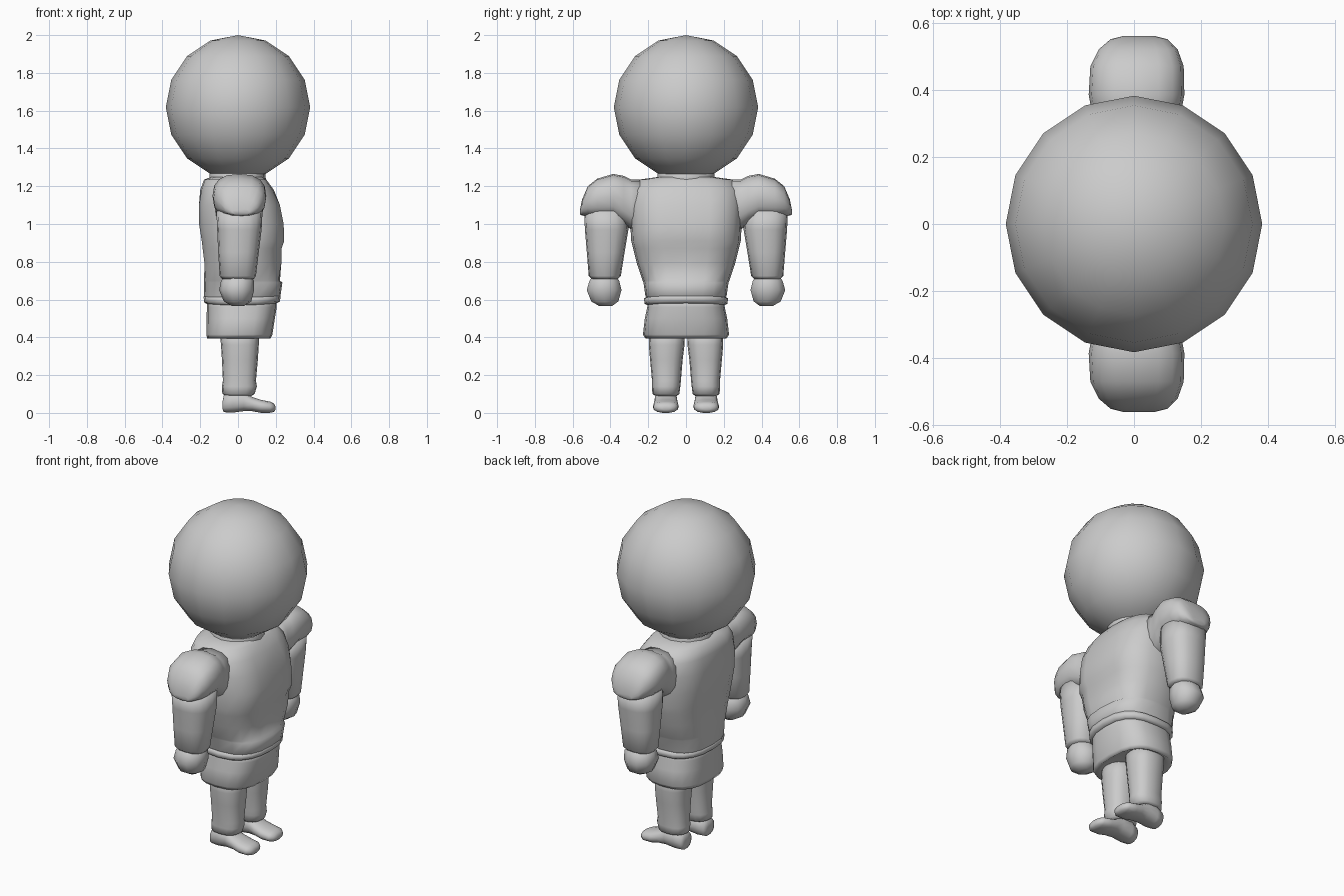
import bpy, bmesh, math

GREY = bpy.data.materials.new("plain grey")
GREY.diffuse_color = (0.6, 0.6, 0.6, 1)


def finish(obj, mirror=False, smooth=1):
    obj.data.materials.append(GREY)
    if mirror:
        obj.modifiers.new("mirror", 'MIRROR').use_axis = (False, True, False)
    if smooth > 1:
        obj.modifiers.new("soften", 'SUBSURF').levels = smooth - 1
    for p in obj.data.polygons:
        p.use_smooth = True
    return obj


def loft(name, rings, n=16, power=2.4, axis='z', mirror=False, smooth=1, shape=None):
    """Skin ovals given as (position, u_min, u_max, v_min, v_max) along an axis."""
    bm = bmesh.new()
    loops = []
    for t, u0, u1, v0, v1 in rings:
        loop = []
        for i in range(n):
            a = 2 * math.pi * i / n
            c, s = math.cos(a), math.sin(a)
            u = (u0 + u1) / 2 + (u1 - u0) / 2 * math.copysign(abs(c) ** (2 / power), c)
            v = (v0 + v1) / 2 + (v1 - v0) / 2 * math.copysign(abs(s) ** (2 / power), s)
            co = {'z': (u, v, t), 'x': (t, u, v), 'y': (u, t, v)}[axis]
            loop.append(bm.verts.new(shape(*co) if shape else co))
        loops.append(loop)
    for a, b in zip(loops, loops[1:]):
        for i in range(n):
            j = (i + 1) % n
            bm.faces.new((a[i], a[j], b[j], b[i]))
    bm.faces.new(loops[0])
    bm.faces.new(loops[-1])
    bmesh.ops.recalc_face_normals(bm, faces=bm.faces)
    me = bpy.data.meshes.new(name)
    bm.to_mesh(me)
    bm.free()
    obj = bpy.data.objects.new(name, me)
    bpy.context.collection.objects.link(obj)
    return finish(obj, mirror, smooth)


# head: low-sided ball
bpy.ops.mesh.primitive_uv_sphere_add(segments=16, ring_count=8, radius=0.382, location=(0, 0, 1.618))
bpy.context.object.name = "head"
finish(bpy.context.object)

# neck
loft("neck", [(1.2, -0.17, 0.16, -0.17, 0.17), (1.25, -0.15, 0.145, -0.15, 0.15),
              (1.34, -0.15, 0.145, -0.15, 0.15)], power=2)


# torso, with a groove down the middle of chest and back
def groove(x, y, z):
    if abs(y) < 0.02 and 0.7 < z < 1.12:
        x -= math.copysign(0.018, x)
    return x, y, z


loft("torso", [(0.59, -0.175, 0.20, -0.20, 0.20), (0.62, -0.18, 0.225, -0.215, 0.215),
               (0.69, -0.18, 0.235, -0.225, 0.225), (0.70, -0.18, 0.222, -0.23, 0.23),
               (0.79, -0.185, 0.237, -0.26, 0.26), (0.87, -0.195, 0.238, -0.28, 0.28),
               (0.91, -0.20, 0.253, -0.29, 0.29), (1.0, -0.215, 0.25, -0.295, 0.295),
               (1.1, -0.215, 0.23, -0.30, 0.30), (1.18, -0.20, 0.19, -0.29, 0.29),
               (1.235, -0.18, 0.15, -0.25, 0.25), (1.25, -0.14, 0.13, -0.14, 0.14)],
     n=20, power=2.7, shape=groove)

# belt
loft("belt", [(0.575, -0.165, 0.205, -0.205, 0.205), (0.583, -0.18, 0.222, -0.22, 0.22),
              (0.612, -0.182, 0.226, -0.222, 0.222), (0.62, -0.165, 0.205, -0.205, 0.205)],
     n=20, power=2.6, shape=lambda x, y, z: (x, y, z + 0.25 * x * x - 0.005))

# skirt
loft("skirt", [(0.42, -0.12, 0.13, -0.17, 0.17), (0.395, -0.165, 0.172, -0.215, 0.215),
               (0.415, -0.166, 0.182, -0.228, 0.228), (0.50, -0.166, 0.195, -0.218, 0.218),
               (0.56, -0.165, 0.205, -0.205, 0.205), (0.60, -0.165, 0.205, -0.20, 0.20)],
     n=20, power=2.7)

# shoulder puffs, blended into the torso
loft("shoulder", [(0.22, -0.13, 0.13, 0.98, 1.235), (0.29, -0.12, 0.13, 0.97, 1.235),
                  (0.33, -0.125, 0.14, 1.0, 1.255), (0.385, -0.135, 0.15, 1.03, 1.265),
                  (0.47, -0.13, 0.148, 1.03, 1.24), (0.52, -0.105, 0.13, 1.04, 1.20),
                  (0.55, -0.07, 0.10, 1.045, 1.13), (0.56, -0.03, 0.06, 1.05, 1.08)],
     axis='y', mirror=True, power=2.5)

# arms
loft("arm", [(0.71, -0.085, 0.085, 0.36, 0.50), (0.725, -0.097, 0.095, 0.345, 0.515),
             (0.85, -0.105, 0.11, 0.325, 0.525), (0.97, -0.11, 0.125, 0.305, 0.535),
             (1.07, -0.115, 0.13, 0.31, 0.54)], mirror=True)

# hands
loft("hand", [(0.565, -0.03, 0.03, 0.39, 0.46), (0.59, -0.075, 0.07, 0.355, 0.505),
              (0.65, -0.10, 0.085, 0.337, 0.53), (0.70, -0.09, 0.085, 0.35, 0.515),
              (0.745, -0.05, 0.05, 0.385, 0.475)], n=10, power=2.1, mirror=True)

# legs with a trouser cuff
loft("leg", [(0.09, -0.06, 0.07, 0.05, 0.16), (0.10, -0.083, 0.088, 0.035, 0.178),
             (0.14, -0.085, 0.10, 0.03, 0.18), (0.17, -0.08, 0.095, 0.027, 0.18),
             (0.28, -0.085, 0.105, 0.018, 0.19), (0.36, -0.09, 0.11, 0.008, 0.197),
             (0.45, -0.10, 0.11, 0.005, 0.195)], mirror=True)

# feet
loft("foot", [(-0.082, 0.08, 0.14, 0.02, 0.06), (-0.075, 0.055, 0.16, 0.003, 0.095),
              (-0.03, 0.045, 0.168, 0.0, 0.12), (0.03, 0.045, 0.168, 0.008, 0.115),
              (0.075, 0.042, 0.17, 0.008, 0.085), (0.12, 0.038, 0.176, 0.0, 0.07),
              (0.17, 0.042, 0.173, 0.0, 0.06), (0.19, 0.06, 0.155, 0.005, 0.05),
              (0.198, 0.085, 0.13, 0.015, 0.035)], axis='x', n=14, mirror=True)
